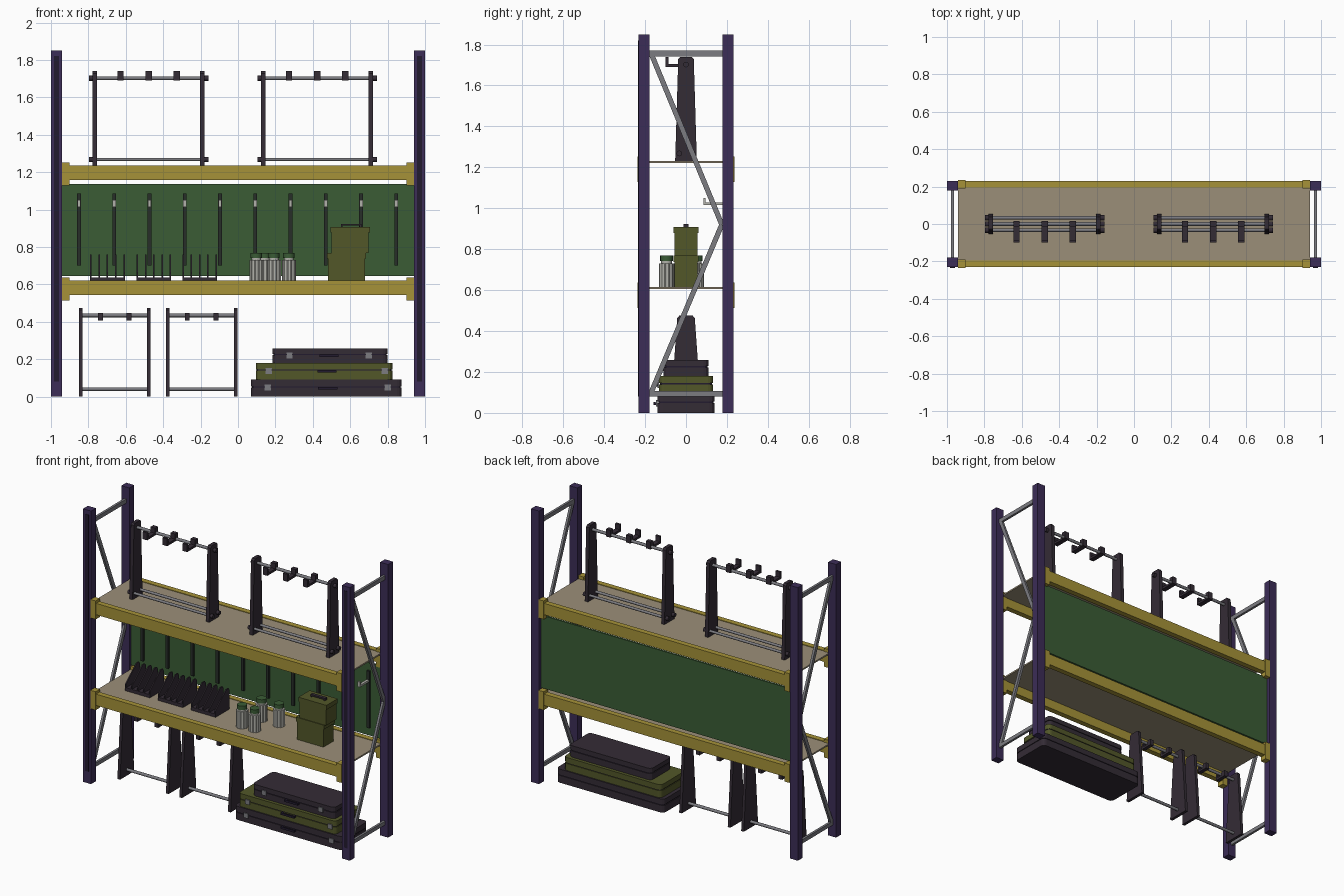
import bpy, bmesh, math
from mathutils import Vector

if "Cube" in bpy.data.objects:
    bpy.data.objects.remove(bpy.data.objects["Cube"])


def mat(name, *rgb):
    m = bpy.data.materials.new(name)
    m.diffuse_color = (*rgb, 1)
    m.use_nodes = True
    m.node_tree.nodes["Principled BSDF"].inputs["Base Color"].default_value = m.diffuse_color
    return m


PURPLE = mat("purple post paint", 0.045, 0.026, 0.095)
SLOT = mat("dark slot", 0.016, 0.011, 0.028)
YELLOW = mat("yellow beam paint", 0.38, 0.29, 0.04)
TAN = mat("tan board", 0.33, 0.275, 0.19)
GREEN = mat("green panel", 0.043, 0.107, 0.036)
DARK = mat("dark plastic", 0.034, 0.025, 0.036)
GREY = mat("grey steel", 0.2, 0.2, 0.22)
OLIVE = mat("olive paint", 0.085, 0.095, 0.022)
PALE = mat("pale metal", 0.45, 0.45, 0.41)
STRIP = mat("charcoal strip", 0.02, 0.026, 0.022)


def finish(name, bm, m):
    bmesh.ops.recalc_face_normals(bm, faces=bm.faces[:])
    me = bpy.data.meshes.new(name)
    bm.to_mesh(me)
    bm.free()
    me.materials.append(m)
    ob = bpy.data.objects.new(name, me)
    bpy.context.collection.objects.link(ob)
    return ob


def box(name, x, y, z, m, round_corners=0):
    """Box from (min, max) pairs; optionally rounds the vertical edges."""
    bm = bmesh.new()
    bmesh.ops.create_cube(bm, size=1)
    for v in bm.verts:
        v.co = [p[0] + (c + 0.5) * (p[1] - p[0]) for p, c in zip((x, y, z), v.co)]
    if round_corners:
        edges = [e for e in bm.edges if abs(e.verts[0].co.z - e.verts[1].co.z) > 1e-4]
        bmesh.ops.bevel(bm, geom=edges, offset=round_corners, segments=3,
                        profile=0.5, affect='EDGES')
    return finish(name, bm, m)


def prism(name, profile, x0, x1, m):
    """Side profile of (y, z) points extruded along x."""
    bm = bmesh.new()
    f = bm.faces.new([bm.verts.new((x0, y, z)) for y, z in profile])
    ext = bmesh.ops.extrude_face_region(bm, geom=[f])['geom']
    for v in ext:
        if isinstance(v, bmesh.types.BMVert):
            v.co.x = x1
    return finish(name, bm, m)


def rod(name, a, b, r, m, sides=10):
    a, b = Vector(a), Vector(b)
    bm = bmesh.new()
    bmesh.ops.create_cone(bm, cap_ends=True, segments=sides, radius1=r, radius2=r,
                          depth=(b - a).length)
    q = (b - a).to_track_quat('Z', 'Y').to_matrix().to_4x4()
    q.translation = (a + b) / 2
    bm.transform(q)
    for f in bm.faces:
        f.smooth = len(f.verts) == 4 and sides > 6
    return finish(name, bm, m)


def span(a, b):
    return (min(a, b), max(a, b))


# Frame posts and end braces
for s in (-1, 1):
    px = span(s * 1.0, s * 0.94)
    for t in (-1, 1):
        box("post", px, span(t * 0.231, t * 0.179), (0, 1.85), PURPLE)
    box("post_slot", span(s * 0.984, s * 0.957), (-0.234, -0.23), (0.08, 1.82), SLOT)
    bx = span(s * 0.978, s * 0.962)
    box("top_brace", bx, (-0.18, 0.18), (1.742, 1.77), GREY)
    box("bottom_brace", bx, (-0.18, 0.18), (0.08, 0.106), GREY)
    for z in (1.755, 0.1):
        d = Vector((0.345, 0.92 - z)).normalized()
        n = Vector((-d.y, d.x)) * 0.0125
        a, b = Vector((-0.17, z)), Vector((0.175, 0.92))
        prism("diagonal_brace", [a + n, b + n, b - n, a - n], bx[0], bx[1], GREY)

# Shelves: deck, beams and end connectors
for top in (1.235, 0.62):
    box("deck", (-0.94, 0.94), (-0.196, 0.196), (top - 0.014, top - 0.004), TAN)
    for t in (-1, 1):
        box("beam", (-0.94, 0.94), span(t * 0.231, t * 0.194), (top - 0.077, top), YELLOW)
        for s in (-1, 1):
            box("beam_connector", span(s * 0.94, s * 0.902), span(t * 0.236, t * 0.19),
                (top - 0.107, top + 0.018), YELLOW)

# Back panel with vertical strips and pegs
box("back_panel", (-0.94, 0.94), (0.196, 0.208), (0.645, 1.137), GREEN)
for i in range(10):
    x = -0.85 + i * 0.1885
    box("panel_strip", (x - 0.01, x + 0.01), (0.182, 0.197), (0.70, 1.087), STRIP)
    prism("panel_peg", [(0.183, 1.015), (0.085, 1.015), (0.085, 1.05), (0.096, 1.05),
                        (0.096, 1.028), (0.183, 1.028)], x - 0.009, x + 0.009, PALE)


def hook(x, y_front, y_back, z0, z1, width):
    t = 0.015
    prism("rack_hook", [(y_back, z0), (y_front, z0), (y_front, z1), (y_front + t, z1),
                        (y_front + t, z0 + t), (y_back - 2 * t, z0 + t),
                        (y_back - 2 * t, z1), (y_back, z1)],
          x - width / 2, x + width / 2, DARK)


def rack(cx, half, z0, z1, y_low, y_high, thick):
    for s in (-1, 1):
        x = cx + s * half
        prism("rack_upright", [(-y_low, z0), (y_low, z0), (y_high, z1 - 0.012),
                               (y_high - 0.01, z1), (0.01 - y_high, z1),
                               (-y_high, z1 - 0.012)], x - thick / 2, x + thick / 2, DARK)


# Upper racks
for cx in (-0.478, 0.423):
    rack(cx, 0.287, 1.23, 1.74, 0.053, 0.038, 0.024)
    for y, z, r in ((0, 1.702, 0.01), (-0.033, 1.268, 0.009), (0.033, 1.268, 0.009)):
        rod("rack_bar", (cx - 0.287, y, z), (cx + 0.287, y, z), r, GREY)
        for s in (-1, 1):
            rod("rack_knob", (cx + s * 0.29, y, z), (cx + s * 0.319, y, z), 0.014, DARK, 8)
    for i in (-1, 0, 1):
        hook(cx + i * 0.15, -0.1, 0.015, 1.69, 1.74, 0.034)

# Lower racks
for cx in (-0.659, -0.194):
    rack(cx, 0.182, 0, 0.475, 0.076, 0.043, 0.02)
    for z in (0.434, 0.04):
        rod("rack_bar", (cx - 0.182, 0, z), (cx + 0.182, 0, z), 0.01, GREY)
    for s in (-1, 1):
        hook(cx + s * 0.077, -0.042, 0.04, 0.408, 0.448, 0.026)

# Stacked cases: x range, half depth, z range, colour, latch positions
cases = (((0.07, 0.875), 0.14, (0, 0.092), DARK, (0.16, 0.80)),
         ((0.095, 0.825), 0.132, (0.092, 0.18), OLIVE, (0.165, 0.785)),
         ((0.185, 0.80), 0.11, (0.18, 0.258), DARK, (0.275, 0.70)))
for xs, d, (z0, z1), m, latches in cases:
    zm = (z0 + z1) / 2
    seam = zm + 0.006
    box("case_bottom", xs, (-d, d), (z0, seam - 0.003), m, 0.025)
    box("case_seam", (xs[0] + 0.005, xs[1] - 0.005), (0.005 - d, d - 0.005),
        (seam - 0.003, seam + 0.003), SLOT, 0.022)
    box("case_lid", xs, (-d, d), (seam + 0.003, z1), m, 0.025)
    for x in latches:
        box("case_latch", (x - 0.017, x + 0.017), (-d - 0.007, -d),
            (zm - 0.014, zm + 0.018), GREY)
    cx = (latches[0] + latches[1]) / 2
    box("case_handle", (cx - 0.05, cx + 0.05), (-d - 0.02, -d - 0.01),
        (zm - 0.008, zm + 0.006), SLOT)
    for s in (-1, 1):
        x = cx + s * 0.045
        box("handle_mount", (x - 0.006, x + 0.006), (-d - 0.012, -d),
            (zm - 0.007, zm + 0.005), SLOT)

# Divider trays
for cx in (-0.698, -0.45, -0.205):
    box("tray_base", (cx - 0.093, cx + 0.093), (-0.08, 0.07), (0.616, 0.638), DARK)
    for i in range(5):
        x = cx + (i - 2) * 0.0445
        prism("tray_divider", [(-0.08, 0.63), (0.07, 0.63), (0.07, 0.745), (0.06, 0.76),
                               (0.035, 0.76), (-0.08, 0.66)], x - 0.004, x + 0.004, DARK)

# Ribbed canisters with screw lids
for x, y in ((0.098, -0.095), (0.192, -0.095), (0.142, 0.05), (0.272, 0.05)):
    bm = bmesh.new()
    bmesh.ops.create_cone(bm, cap_ends=True, segments=48, radius1=0.038, radius2=0.038,
                          depth=0.115)
    for v in bm.verts:
        k = round(math.atan2(v.co.y, v.co.x) / (2 * math.pi) * 48) % 4
        if k < 2:
            v.co.x *= 0.92
            v.co.y *= 0.92
        v.co += Vector((x, y, 0.6735))
    finish("canister", bm, PALE)
    rod("canister_neck", (x, y, 0.73), (x, y, 0.742), 0.026, PALE, 16)
    rod("canister_lid", (x, y, 0.741), (x, y, 0.768), 0.031, GREEN, 16)

# Two ammunition-style storage boxes with lids and carry handle
for xs, z0, z1 in (((0.475, 0.685), 0.616, 0.768), ((0.495, 0.705), 0.768, 0.908)):
    box("storage_box", (xs[0] + 0.006, xs[1] - 0.006), (-0.055, 0.055), (z0, z1 - 0.03), OLIVE)
    box("storage_box_lid", xs, (-0.06, 0.06), (z1 - 0.03, z1), OLIVE)
box("box_handle", (0.55, 0.66), (-0.011, 0.011), (0.914, 0.924), DARK)
for x in (0.555, 0.655):
    box("box_handle_mount", (x - 0.005, x + 0.005), (-0.011, 0.011), (0.906, 0.915), DARK)
